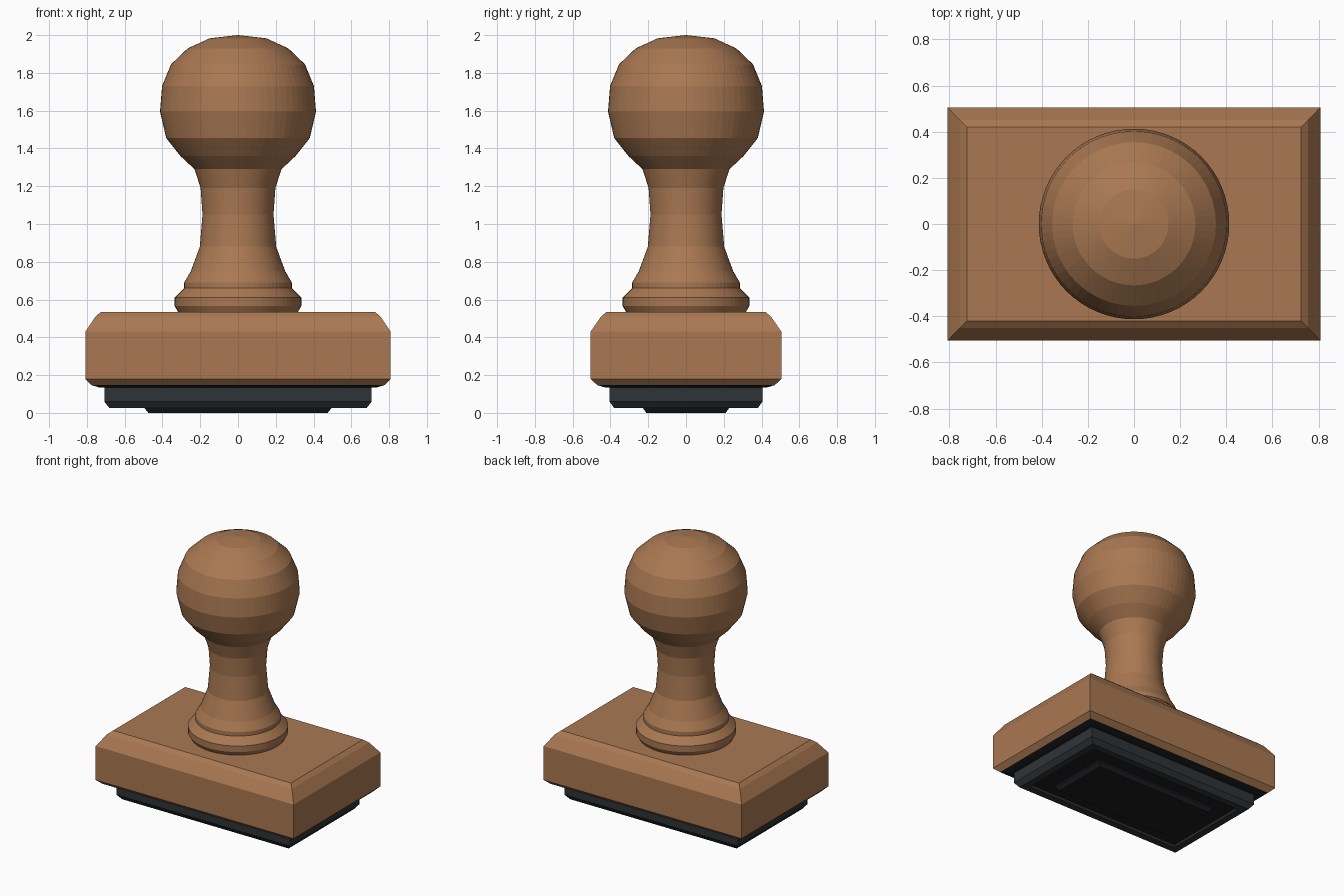
import bpy, bmesh, math

if "Cube" in bpy.data.objects:
    bpy.data.objects.remove(bpy.data.objects["Cube"])


def material(name, rgb):
    m = bpy.data.materials.new(name)
    m.diffuse_color = (*rgb, 1)
    m.use_nodes = True
    m.node_tree.nodes["Principled BSDF"].inputs["Base Color"].default_value = m.diffuse_color
    return m


WOOD = material("wood", (0.40, 0.19, 0.085))
RUBBER = material("rubber", (0.028, 0.034, 0.038))
DARK = material("dark_rubber", (0.012, 0.013, 0.015))


def loft(name, rings, mat):
    """Skin a stack of vertex loops, bottom to top, and cap both ends."""
    bm = bmesh.new()
    loops = [[bm.verts.new(p) for p in ring] for ring in rings]
    for a, b in zip(loops, loops[1:]):
        n = len(a)
        for i in range(n):
            j = (i + 1) % n
            bm.faces.new((a[i], a[j], b[j], b[i]))
    bm.faces.new(loops[0][::-1])
    bm.faces.new(loops[-1])
    bmesh.ops.remove_doubles(bm, verts=bm.verts, dist=1e-5)
    bmesh.ops.recalc_face_normals(bm, faces=bm.faces)
    me = bpy.data.meshes.new(name)
    bm.to_mesh(me)
    bm.free()
    me.materials.append(mat)
    ob = bpy.data.objects.new(name, me)
    bpy.context.collection.objects.link(ob)
    return ob


def rect_stack(name, profile, mat):
    """Profile rows are half width, half depth, height."""
    signs = ((-1, -1), (1, -1), (1, 1), (-1, 1))
    return loft(name, [[(sx * x, sy * y, z) for sx, sy in signs]
                       for x, y, z in profile], mat)


def turned(name, profile, mat, sides=64):
    """Profile rows are radius, height."""
    angles = [math.tau * i / sides for i in range(sides)]
    return loft(name, [[(r * math.cos(a), r * math.sin(a), z) for a in angles]
                       for r, z in profile], mat)


# Turned knob and neck
turned("handle", [
    (0.285, 0.64), (0.285, 0.69), (0.25, 0.75), (0.202, 0.88),
    (0.188, 1.05), (0.198, 1.19), (0.23, 1.29), (0.305, 1.36),
    (0.38, 1.455), (0.413, 1.595), (0.402, 1.73), (0.355, 1.845),
    (0.266, 1.93), (0.15, 1.983), (0.003, 2.0)], WOOD)

# Collar at the foot of the handle
turned("collar", [
    (0.315, 0.53), (0.335, 0.565), (0.335, 0.61), (0.285, 0.66)], WOOD)

# Chamfered wooden block
rect_stack("block", [
    (0.775, 0.47, 0.147), (0.808, 0.505, 0.18), (0.808, 0.505, 0.43),
    (0.755, 0.45, 0.51), (0.725, 0.42, 0.535)], WOOD)

# Thin dark plate under the block
rect_stack("backing_plate", [
    (0.735, 0.43, 0.135), (0.775, 0.47, 0.147)], DARK)

# Pad with a shallow recess inside its rim
rect_stack("pad", [
    (0.62, 0.32, 0.04), (0.63, 0.33, 0.025), (0.68, 0.38, 0.025),
    (0.708, 0.405, 0.06), (0.708, 0.405, 0.137)], RUBBER)
rect_stack("recess_floor", [
    (0.62, 0.32, 0.038), (0.62, 0.32, 0.045)], DARK)

# Raised printing face
rect_stack("printing_face", [
    (0.475, 0.21, 0.0), (0.495, 0.228, 0.025), (0.495, 0.228, 0.042)], DARK)
